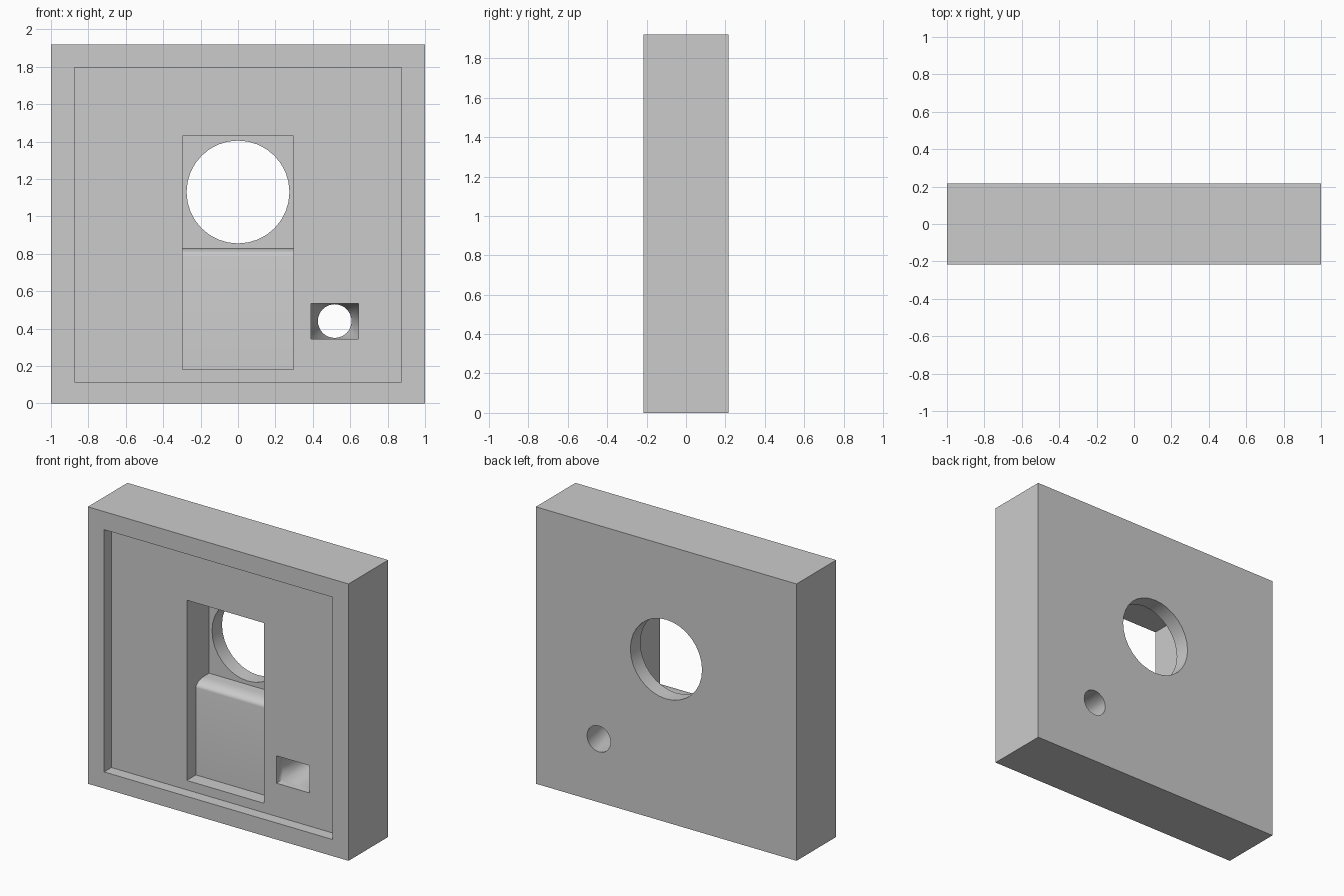
import bpy, bmesh, math

if "Cube" in bpy.data.objects:
    bpy.data.objects.remove(bpy.data.objects["Cube"], do_unlink=True)

HALF_DEPTH = 0.217
RECESS_Y = -HALF_DEPTH + 0.08     # floor of the shallow front recess
PANEL_Y = RECESS_Y + 0.10         # floor of the lower pocket
POCKET_Y = RECESS_Y + 0.245       # floor of the upper pocket

grey = bpy.data.materials.new("plain grey")
grey.use_nodes = True
colour = (0.6, 0.6, 0.6, 1)
grey.diffuse_color = colour
grey.node_tree.nodes["Principled BSDF"].inputs["Base Color"].default_value = colour


def finish(name, bm):
    bmesh.ops.recalc_face_normals(bm, faces=bm.faces)
    mesh = bpy.data.meshes.new(name)
    bm.to_mesh(mesh)
    bm.free()
    mesh.materials.append(grey)
    obj = bpy.data.objects.new(name, mesh)
    bpy.context.collection.objects.link(obj)
    return obj


def extrude(name, points, offset):
    """Close a flat outline and extrude it along the offset."""
    bm = bmesh.new()
    face = bm.faces.new([bm.verts.new(p) for p in points])
    moved = bmesh.ops.extrude_face_region(bm, geom=[face], use_keep_orig=True)["geom"]
    bmesh.ops.translate(bm, vec=offset, verts=[v for v in moved if isinstance(v, bmesh.types.BMVert)])
    return finish(name, bm)


def box(name, x0, x1, y0, y1, z0, z1):
    outline = [(x0, y0, z0), (x1, y0, z0), (x1, y0, z1), (x0, y0, z1)]
    return extrude(name, outline, (0, y1 - y0, 0))


def ring(cx, cz, radius, y, count=32):
    return [(cx + radius * math.cos(math.tau * i / count), y,
             cz + radius * math.sin(math.tau * i / count)) for i in range(count)]


def square_to_round(name, cx, cz, hx, hz, radius, y_front, y_square, y_round, y_back):
    """Straight square mouth, then a loft to a round outlet."""
    bm = bmesh.new()
    signs = [(1, 1), (-1, 1), (-1, -1), (1, -1)]
    front, inner = [[bm.verts.new((cx + sx * hx, y, cz + sz * hz)) for sx, sz in signs]
                    for y in (y_front, y_square)]
    neck, end = [[bm.verts.new(p) for p in ring(cx, cz, radius, y)] for y in (y_round, y_back)]
    n = len(neck)
    q = n // 4
    for k in range(4):
        j = (k + 1) % 4
        bm.faces.new([front[k], front[j], inner[j], inner[k]])
        bm.faces.new([inner[k], inner[j], neck[j * q]])
        for i in range(k * q, (k + 1) * q):
            bm.faces.new([inner[k], neck[i], neck[(i + 1) % n]])
    for i in range(n):
        bm.faces.new([neck[i], neck[(i + 1) % n], end[(i + 1) % n], end[i]])
    bm.faces.new(front)
    bm.faces.new(end)
    return finish(name, bm)


# Solid block
block = box("block", -1, 1, -HALF_DEPTH, HALF_DEPTH, 0, 1.92)

# Shallow front recess
recess = box("recess_cutter", -0.875, 0.875, -0.3, RECESS_Y, 0.115, 1.795)

# Stepped pocket with a rounded ledge
ledge_z, round_y, round_z = 0.83, 0.09, 0.045
profile = [(-0.3, 0.18), (PANEL_Y, 0.18)]
for i in range(9):
    a = math.pi / 2 * i / 8
    profile.append((PANEL_Y + round_y * (1 - math.cos(a)), ledge_z - round_z * (1 - math.sin(a))))
profile += [(POCKET_Y, ledge_z), (POCKET_Y, 1.43), (-0.3, 1.43)]
pocket = extrude("pocket_cutter", [(-0.297, y, z) for y, z in profile], (0.594, 0, 0))

# Large round window and small square-to-round port
window = extrude("window_cutter", ring(0, 1.13, 0.275, 0), (0, 0.3, 0))
port = square_to_round("port_cutter", 0.517, 0.44, 0.127, 0.095, 0.09,
                       -0.3, RECESS_Y + 0.067, HALF_DEPTH, 0.3)

# Cut everything out of the block
bpy.context.view_layer.objects.active = block
for cutter in (recess, pocket, window, port):
    cutter.hide_render = True
    cut = block.modifiers.new("cut", "BOOLEAN")
    cut.operation = "DIFFERENCE"
    cut.solver = "EXACT"
    cut.object = cutter
    bpy.ops.object.modifier_apply(modifier=cut.name)
    bpy.data.objects.remove(cutter, do_unlink=True)

bpy.ops.object.select_all(action="DESELECT")
block.select_set(True)
bpy.ops.object.shade_smooth_by_angle(angle=math.radians(30))
